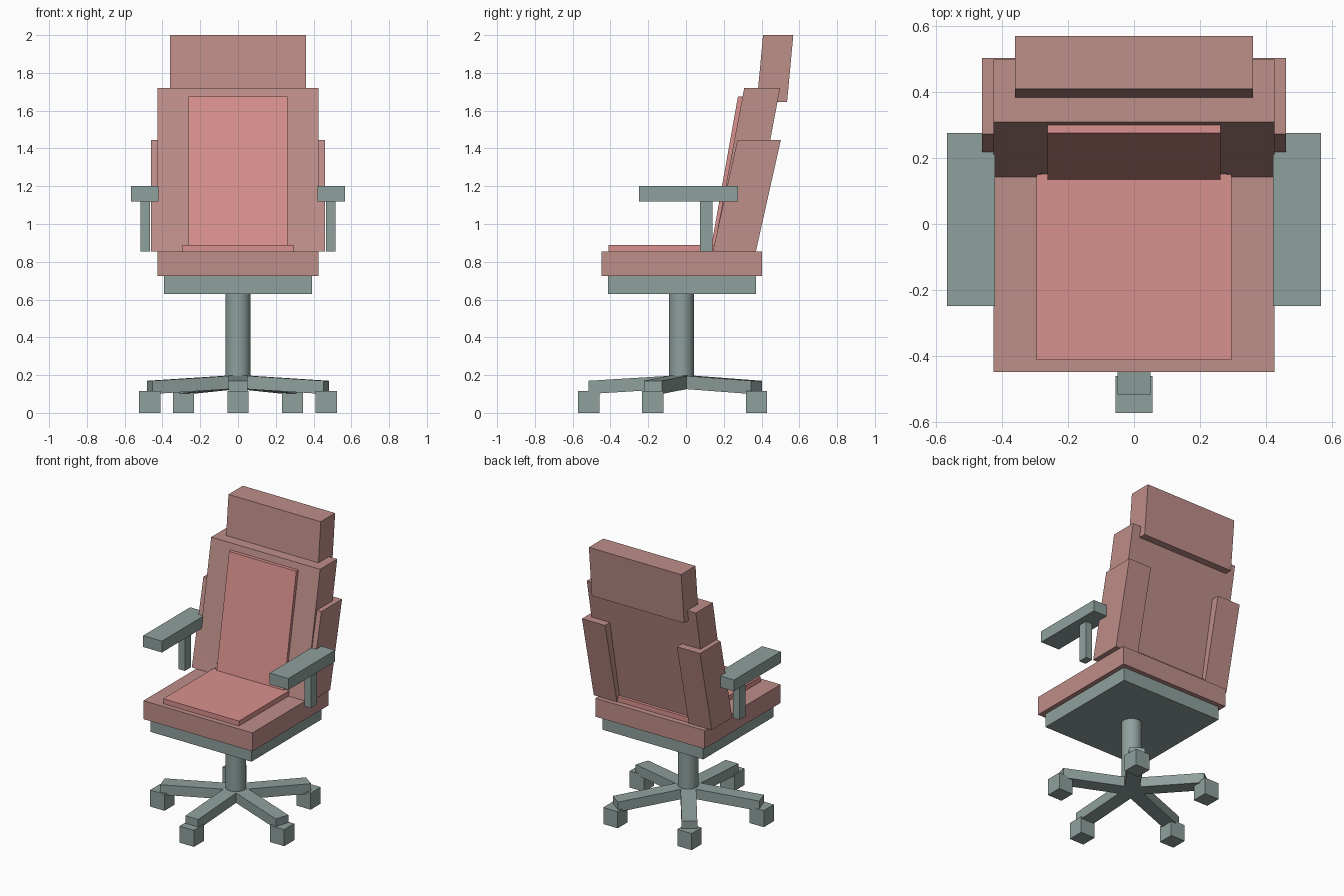
import bpy, bmesh, math
from mathutils import Matrix

if "Cube" in bpy.data.objects:
    bpy.data.objects.remove(bpy.data.objects["Cube"])


def material(name, rgb):
    """Flat material from 0-255 sRGB values."""
    def lin(c):
        c /= 255
        return c / 12.92 if c <= 0.04045 else ((c + 0.055) / 1.055) ** 2.4
    m = bpy.data.materials.new(name)
    m.diffuse_color = (*[lin(c) for c in rgb], 1)
    m.use_nodes = True
    m.node_tree.nodes["Principled BSDF"].inputs["Base Color"].default_value = m.diffuse_color
    return m


FABRIC = material("dusty red fabric", (190, 142, 137))
PAD = material("bright pink padding", (216, 145, 141))
METAL = material("grey green metal", (143, 160, 157))


def make(name, bm, mat):
    bmesh.ops.recalc_face_normals(bm, faces=bm.faces)
    me = bpy.data.meshes.new(name)
    bm.to_mesh(me)
    bm.free()
    me.materials.append(mat)
    ob = bpy.data.objects.new(name, me)
    bpy.context.collection.objects.link(ob)
    return ob


def slab(name, mat, x, low, high):
    """Block over x range; low and high are (z, front y, back y), so it may lean."""
    bm = bmesh.new()
    rings = [[bm.verts.new((px, py, z)) for px, py in
              ((x[0], f), (x[1], f), (x[1], b), (x[0], b))]
             for z, f, b in (low, high)]
    bm.faces.new(rings[0])
    bm.faces.new(rings[1])
    for i in range(4):
        j = (i + 1) % 4
        bm.faces.new((rings[0][i], rings[0][j], rings[1][j], rings[1][i]))
    return make(name, bm, mat)


# Seat
slab("seat_plate", METAL, (-0.393, 0.393), (0.63, -0.412, 0.37), (0.725, -0.412, 0.37))
slab("seat", FABRIC, (-0.425, 0.425), (0.725, -0.447, 0.402), (0.855, -0.447, 0.402))
slab("seat_pad", PAD, (-0.295, 0.295), (0.855, -0.411, 0.363), (0.89, -0.411, 0.363))

# Leaning back, its padding and the headrest
slab("backrest", FABRIC, (-0.425, 0.425), (0.855, 0.145, 0.335), (1.72, 0.308, 0.498))
slab("back_pad", PAD, (-0.262, 0.262), (0.855, 0.129, 0.155), (1.675, 0.275, 0.301))
slab("headrest", FABRIC, (-0.36, 0.36), (1.645, 0.375, 0.535), (2.0, 0.408, 0.568))

# Side bolsters, armrests and their posts
for side, s in (("left", -1), ("right", 1)):
    def span(a, b):
        return sorted((s * a, s * b))
    slab(side + "_bolster", FABRIC, span(0.28, 0.46), (0.855, 0.142, 0.37), (1.445, 0.272, 0.502))
    slab(side + "_armrest", METAL, span(0.42, 0.566), (1.12, -0.248, 0.275), (1.2, -0.248, 0.275))
    slab(side + "_arm_post", METAL, span(0.466, 0.517), (0.855, 0.073, 0.14), (1.12, 0.073, 0.14))

# Column
HUB_Y, REACH = -0.024, 0.491
bm = bmesh.new()
bmesh.ops.create_cone(bm, cap_ends=True, segments=32, radius1=0.066, radius2=0.066, depth=0.47,
                      matrix=Matrix.Translation((0, HUB_Y, 0.405)))
column = make("column", bm, METAL)
bpy.context.view_layer.objects.active = column
column.select_set(True)
bpy.ops.object.shade_smooth_by_angle(angle=math.radians(40))

# Five sloping legs with a square caster under each tip
for i in range(5):
    a = math.radians(-90 + 72 * i)
    bm = bmesh.new()
    bmesh.ops.create_cube(bm, size=1)
    for v in bm.verts:
        r = (v.co.x + 0.5) * REACH
        v.co = (r, v.co.y * 0.1, 0.165 + v.co.z * 0.07 - 0.03 * r / REACH)
    bm.transform(Matrix.Translation((0, HUB_Y, 0)) @ Matrix.Rotation(a, 4, 'Z'))
    make(f"leg_{i + 1}", bm, METAL)
    cx, cy = REACH * math.cos(a), HUB_Y + REACH * math.sin(a)
    slab(f"caster_{i + 1}", METAL, (cx - 0.056, cx + 0.056),
         (0, cy - 0.056, cy + 0.056), (0.117, cy - 0.056, cy + 0.056))
